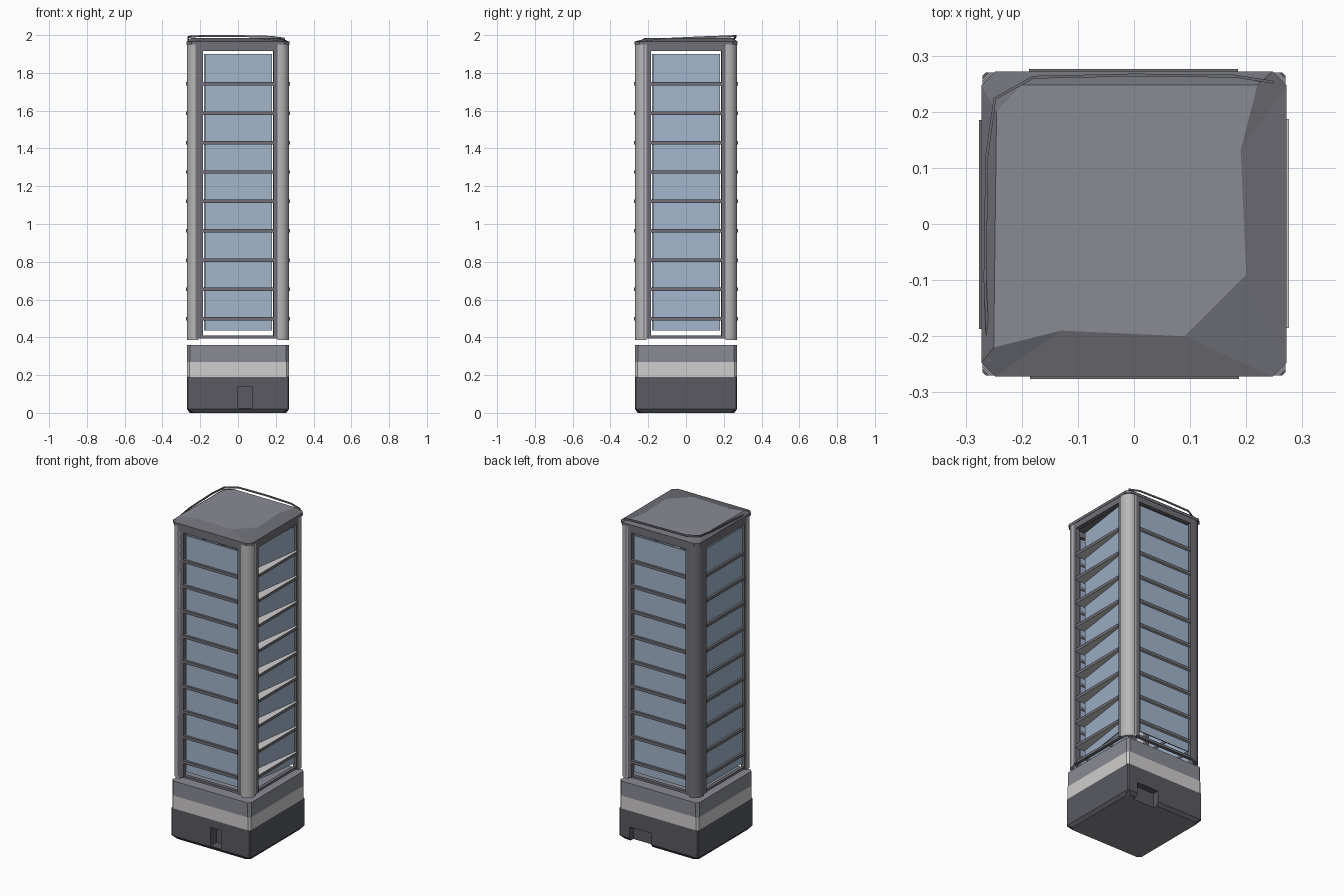
import bpy, bmesh, math
from mathutils import Matrix, Vector

if "Cube" in bpy.data.objects:
    bpy.data.objects.remove(bpy.data.objects["Cube"])


def material(name, rgb):
    m = bpy.data.materials.new(name)
    m.use_nodes = True
    m.diffuse_color = (*rgb, 1)
    m.node_tree.nodes["Principled BSDF"].inputs["Base Color"].default_value = (*rgb, 1)
    return m


glass = material("blue grey glass", (0.36, 0.465, 0.60))
grey = material("mid grey", (0.255, 0.26, 0.295))
light = material("light grey", (0.63, 0.61, 0.61))
dark = material("dark grey", (0.10, 0.102, 0.12))
steel = material("column grey", (0.49, 0.48, 0.49))
slate = material("slate grey", (0.16, 0.163, 0.185))


def finish(bm, name, mat, smooth=False):
    bmesh.ops.recalc_face_normals(bm, faces=bm.faces)
    mesh = bpy.data.meshes.new(name)
    bm.to_mesh(mesh)
    bm.free()
    mesh.materials.append(mat)
    ob = bpy.data.objects.new(name, mesh)
    bpy.context.collection.objects.link(ob)
    if smooth:
        bpy.ops.object.select_all(action="DESELECT")
        ob.select_set(True)
        bpy.context.view_layer.objects.active = ob
        bpy.ops.object.shade_smooth_by_angle(angle=math.radians(40))
    return ob


def paint(ob, mat, rule):
    """Give a second colour to the faces whose normal meets the rule."""
    ob.data.materials.append(mat)
    for f in ob.data.polygons:
        if rule(f.normal):
            f.material_index = 1


def add_box(bm, lo, hi, turn):
    lo, hi = Vector(lo), Vector(hi)
    size = Matrix.Diagonal((*(hi - lo), 1))
    bmesh.ops.create_cube(bm, size=1, matrix=turn @ Matrix.Translation((lo + hi) / 2) @ size)


def loft(bm, rings):
    """Skin closed rings of equal length and cap both ends."""
    loops = [[bm.verts.new(p) for p in ring] for ring in rings]
    for a, b in zip(loops, loops[1:]):
        for i in range(len(a)):
            j = (i + 1) % len(a)
            bm.faces.new((a[i], a[j], b[j], b[i]))
    bm.faces.new(loops[0])
    bm.faces.new(loops[-1])


def prism(bm, profile, z0, z1, turn):
    loft(bm, [[turn @ Vector((x, y, z)) for x, y in profile] for z in (z0, z1)])


def octagon(half, cut, z):
    k = half - cut
    return [(half, -k, z), (half, k, z), (k, half, z), (-k, half, z),
            (-half, k, z), (-half, -k, z), (-k, -half, z), (k, -half, z)]


HALF = 0.27
turns = [Matrix.Rotation(i * math.pi / 2, 4, "Z") for i in range(4)]
sides = ("front", "left", "back", "right")
corners = ("back_left", "back_right", "front_right", "front_left")

# Plinth: dark block, light band and grey upper tier
for name, mat, rings in (
    ("plinth_block", dark, [(0.255, 0.02, 0), (HALF, 0.006, 0.02), (HALF, 0.006, 0.19)]),
    ("plinth_band", light, [(HALF, 0.012, 0.19), (HALF, 0.012, 0.27)]),
    ("plinth_top", grey, [(HALF, 0.015, 0.27), (HALF, 0.015, 0.36)]),
):
    bm = bmesh.new()
    loft(bm, [octagon(*r) for r in rings])
    plinth = finish(bm, name, mat)
    if name == "plinth_block":
        paint(plinth, grey, lambda n: n.z < -0.9)

# Door niches in the plinth block
bm = bmesh.new()
add_box(bm, (0, -0.3, 0.025), (0.075, -0.21, 0.14), turns[0])
add_box(bm, (-0.2, -0.3, -0.01), (-0.05, -0.23, 0.09), turns[2])
niches = finish(bm, "niche_cutter", dark)
niches.hide_render = True
niches.hide_set(True)
cut = bpy.data.objects["plinth_block"].modifiers.new("niches", "BOOLEAN")
cut.operation = "DIFFERENCE"
cut.object = niches

for side, corner, turn in zip(sides, corners, turns):
    # Window frame around the see-through margin
    bm = bmesh.new()
    add_box(bm, (-0.225, -0.27, 0.395), (-0.186, -0.245, 1.95), turn)
    add_box(bm, (0.187, -0.27, 0.395), (0.208, -0.245, 1.95), turn)
    add_box(bm, (-0.215, -0.265, 0.395), (0.208, -0.245, 0.41), turn)
    add_box(bm, (-0.225, -0.27, 1.915), (0.208, -0.245, 1.955), turn)
    finish(bm, side + "_window_frame", slate)

    # Glass sheet; the left one slants inwards at its front end
    slant = 0.05 if side == "left" else 0
    bm = bmesh.new()
    prism(bm, [(-0.174, slant - 0.262), (0.179, -0.262),
               (0.179, -0.255), (-0.174, slant - 0.255)], 0.435, 1.9, turn)
    finish(bm, side + "_glass", glass)

    # Floor bars reaching back to the glass, with light undersides
    bm = bmesh.new()
    for i in range(9):
        z = 0.5 + i * 0.1555
        prism(bm, [(-0.185, -0.276), (0.187, -0.276), (0.187, -0.25),
                   (-0.185, slant - 0.25)], z - 0.011, z + 0.007, turn)
    bars = finish(bm, side + "_floor_bars", slate)
    paint(bars, light, lambda n: n.z < -0.9 or (slant and n.z > 0.9))

    # Rounded corner column, open towards the inside
    arc = [math.radians(a) for a in range(0, 91, 15)]
    outer = [(0.22 + 0.05 * math.cos(a), 0.22 + 0.05 * math.sin(a)) for a in arc]
    inner = [(0.22 + 0.033 * math.cos(a), 0.22 + 0.033 * math.sin(a)) for a in arc]
    profile = [(HALF, 0.208)] + outer + [(0.208, HALF), (0.208, 0.253)]
    profile += inner[::-1] + [(0.253, 0.208)]
    bm = bmesh.new()
    prism(bm, profile, 0.385, 1.96, turn)
    finish(bm, corner + "_column", slate if corner == "back_right" else steel, True)

# Roof: sloped rim rising to an irregular flat deck, cut back at the front left
deck = [(0.2, -0.09), (0.19, 0.13), (0.22, 0.248), (-0.2, 0.248),
        (-0.245, 0.2), (-0.25, -0.22), (-0.13, -0.19), (0.09, -0.2)]
bm = bmesh.new()
loft(bm, [octagon(0.272, 0.025, 1.95), octagon(0.272, 0.025, 1.966),
          [(x, y, 1.985) for x, y in deck]])
paint(finish(bm, "roof", slate), grey, lambda n: n.z > 0.999)

# Thin bowed parapet ribbon along the right and back edges
path = [(-0.262, -0.245, 1.968), (-0.268, -0.1, 1.985), (-0.265, 0.12, 1.995),
        (-0.25, 0.225, 1.998), (-0.18, 0.264, 2.0), (0.0, 0.268, 2.0),
        (0.18, 0.266, 1.996), (0.25, 0.255, 1.985)]
bm = bmesh.new()
low = [bm.verts.new((x, y, z - 0.01)) for x, y, z in path]
top = [bm.verts.new(p) for p in path]
for i in range(len(path) - 1):
    bm.faces.new((low[i], low[i + 1], top[i + 1], top[i]))
ribbon = finish(bm, "parapet_ribbon", slate)
ribbon.modifiers.new("thickness", "SOLIDIFY").thickness = 0.005
